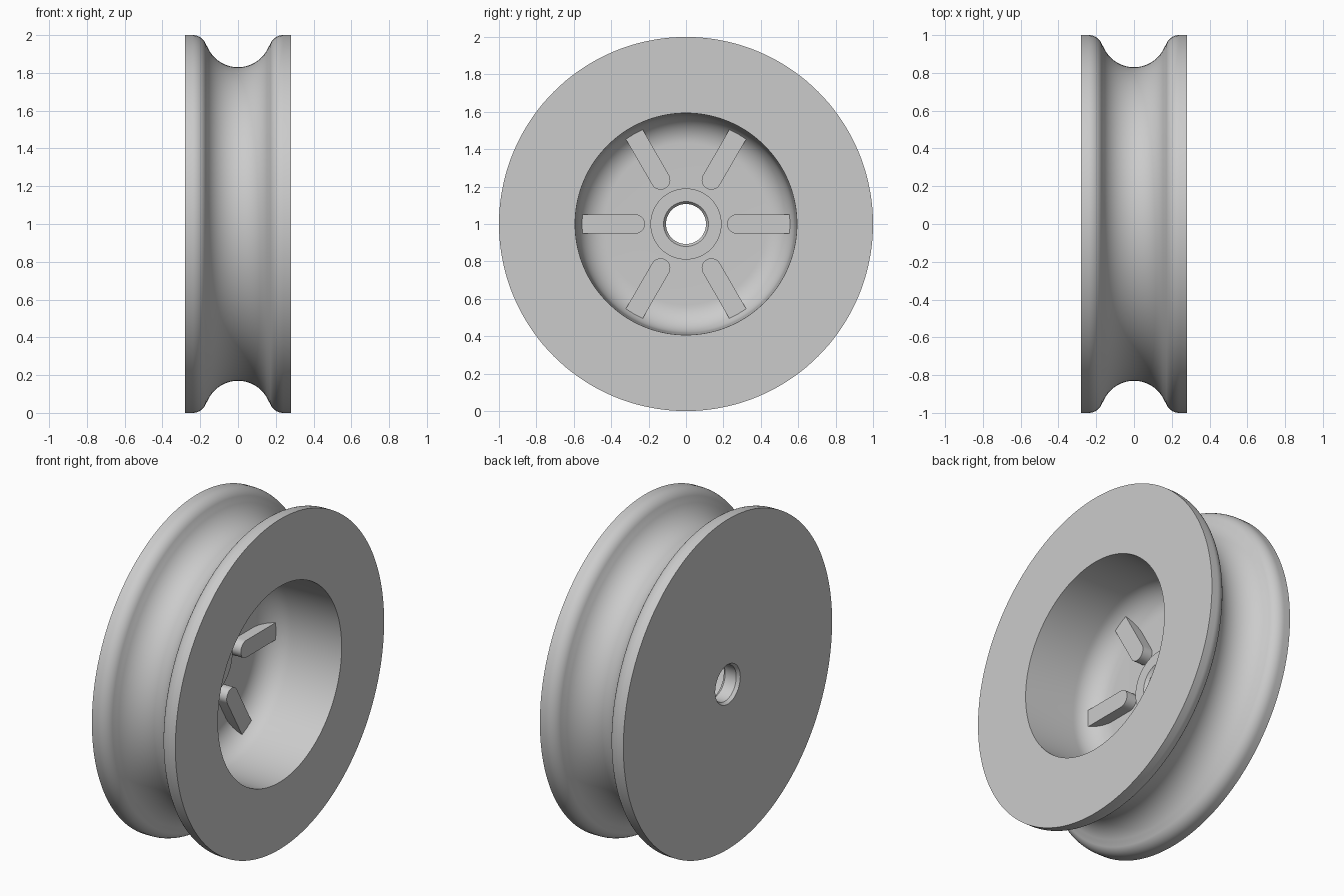
import bpy, bmesh
from math import sin, cos, pi, radians, atan2
from mathutils import Matrix, Vector

if "Cube" in bpy.data.objects:
    bpy.data.objects.remove(bpy.data.objects["Cube"], do_unlink=True)

grey = bpy.data.materials.new("light_grey")
grey.use_nodes = True
colour = (0.6, 0.6, 0.6, 1)
grey.diffuse_color = colour
grey.node_tree.nodes["Principled BSDF"].inputs["Base Color"].default_value = colour

CENTRE = Vector((0, 0, 1))


def arc(cx, cr, radius, start, end, steps):
    """Points (x, r) on an arc, angles in degrees."""
    angles = [radians(start + (end - start) * i / steps) for i in range(steps + 1)]
    return [(cx + radius * cos(a), cr + radius * sin(a)) for a in angles]


def finish(name, bm):
    bmesh.ops.recalc_face_normals(bm, faces=bm.faces)
    mesh = bpy.data.meshes.new(name)
    bm.to_mesh(mesh)
    bm.free()
    mesh.materials.append(grey)
    obj = bpy.data.objects.new(name, mesh)
    bpy.context.collection.objects.link(obj)
    bpy.ops.object.select_all(action='DESELECT')
    obj.select_set(True)
    bpy.context.view_layer.objects.active = obj
    bpy.ops.object.shade_smooth_by_angle(angle=radians(30))
    return obj


def revolve(name, profile, steps=144):
    """Turn a closed (x, r) profile around the axle."""
    bm = bmesh.new()
    verts = [bm.verts.new((x, 0, 1 + r)) for x, r in profile]
    edges = [bm.edges.new((v, verts[i - 1])) for i, v in enumerate(verts)]
    bmesh.ops.spin(bm, geom=verts + edges, cent=CENTRE, axis=(1, 0, 0),
                   angle=2 * pi, steps=steps, use_merge=True)
    bmesh.ops.remove_doubles(bm, verts=bm.verts, dist=1e-5)
    return finish(name, bm)


# Wheel: rounded flanges, concave rim groove, deep recess, hub boss and bore
half, floor, boss = 0.28, -0.2, -0.17
join = 180 - math_angle if (math_angle := atan2(0.08, 0.24) * 180 / pi) else 180
flange = arc(0.24, 0.925, 0.075, 90, join, 10)
groove = arc(0, 1.005, 0.175, join - 180, -join, 28)[1:-1]
far_flange = [(-x, r) for x, r in reversed(flange)]
recess_fillet = [(x, r) for x, r in arc(floor + 0.15, 0.432, 0.15, 90, 180, 14)]
bore = [(boss, 0.19), (boss, 0.12), (boss - 0.018, 0.107),
        (-half + 0.018, 0.107), (-half, 0.12)]
profile = ([(half, 1)] + flange + groove + far_flange + [(-half, 1)]
           + list(reversed(bore)) + [(floor, 0.19)]
           + list(reversed(recess_fillet)) + [(half, 0.593)])
revolve("wheel", profile)

# Six ribs on the recess floor, rounded towards the hub
for i in range(6):
    bm = bmesh.new()
    outline = [(0.57, -0.052)] + [(0.272 - 0.052 * sin(a), -0.052 * cos(a))
               for a in [pi * k / 16 for k in range(17)]] + [(0.57, 0.052)]
    face = bm.faces.new([bm.verts.new((floor - 0.01, y, z)) for y, z in outline])
    top = bmesh.ops.extrude_face_region(bm, geom=[face])["geom"]
    bmesh.ops.translate(bm, vec=(0.075, 0, 0),
                        verts=[g for g in top if isinstance(g, bmesh.types.BMVert)])
    bm.transform(Matrix.Translation(CENTRE) @ Matrix.Rotation(i * pi / 3, 4, 'X'))
    finish(f"rib_{i + 1}", bm)
